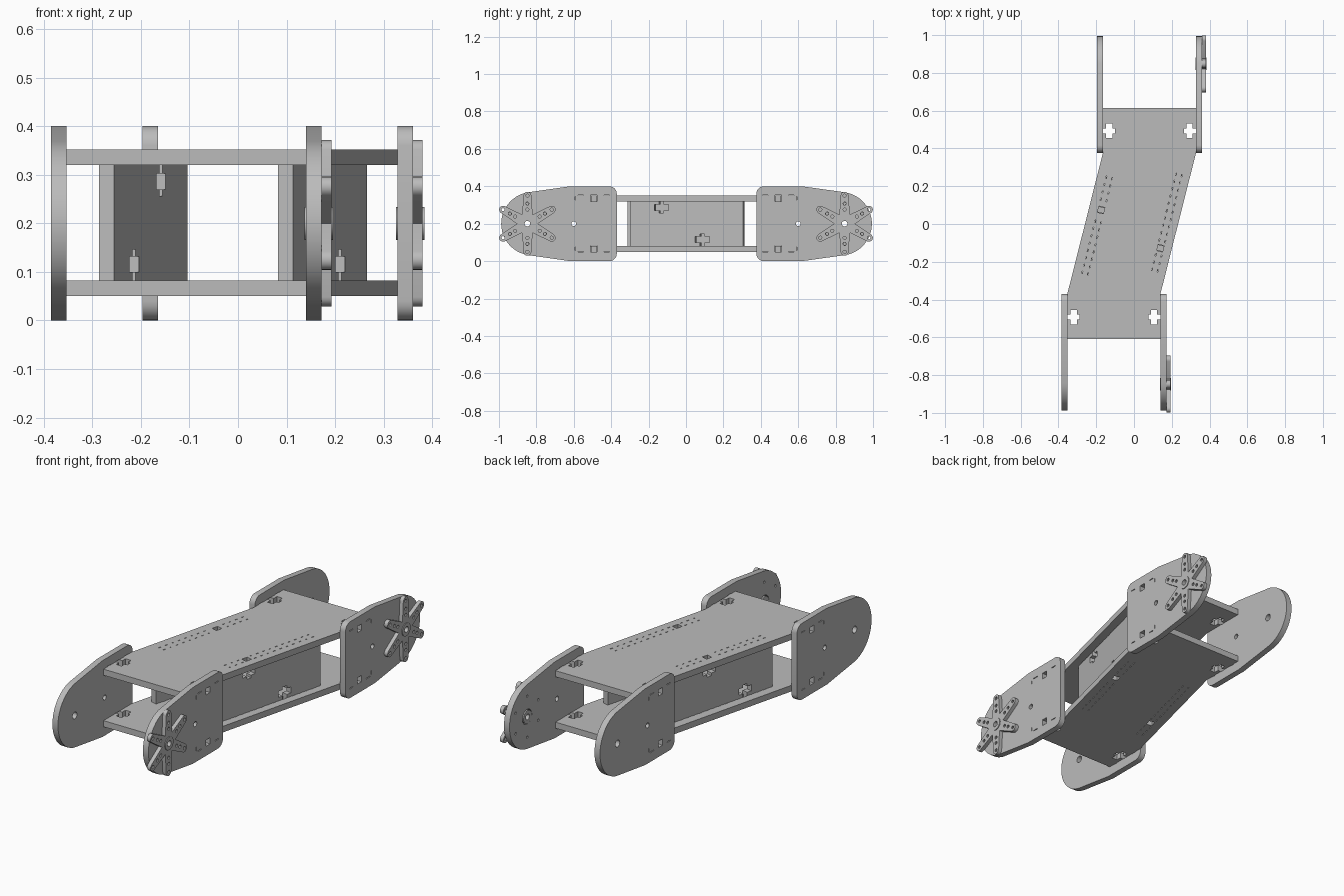
import bpy, bmesh, math
from mathutils import Matrix, Vector

if "Cube" in bpy.data.objects:
    bpy.data.objects.remove(bpy.data.objects["Cube"])

grey = bpy.data.materials.new("plain_grey")
grey.use_nodes = True
colour = (0.5, 0.5, 0.5, 1)
grey.diffuse_color = colour
grey.node_tree.nodes["Principled BSDF"].inputs["Base Color"].default_value = colour


# Extrude 2D outlines along an axis: "z" maps (x, y), "x" maps (y, z)
def make_object(name, outlines, axis, lo, hi):
    bm = bmesh.new()
    for outline in outlines:
        if axis == "z":
            verts = [bm.verts.new((a, b, lo)) for a, b in outline]
            step = Vector((0, 0, hi - lo))
        else:
            verts = [bm.verts.new((lo, a, b)) for a, b in outline]
            step = Vector((hi - lo, 0, 0))
        face = bm.faces.new(verts)
        out = bmesh.ops.extrude_face_region(bm, geom=[face])["geom"]
        moved = [v for v in out if isinstance(v, bmesh.types.BMVert)]
        bmesh.ops.translate(bm, verts=moved, vec=step)
    bmesh.ops.recalc_face_normals(bm, faces=bm.faces)
    mesh = bpy.data.meshes.new(name)
    bm.to_mesh(mesh)
    bm.free()
    obj = bpy.data.objects.new(name, mesh)
    bpy.context.collection.objects.link(obj)
    return obj


# Flat sheet with holes cut through it
def sheet(name, outline, axis, lo, hi, holes=(), matrix=None):
    obj = make_object(name, [outline], axis, lo, hi)
    if holes:
        cutter = make_object(name + "_cutter", holes, axis, lo - 0.01, hi + 0.01)
        cutter.hide_render = True
        mod = obj.modifiers.new("holes", "BOOLEAN")
        mod.operation = "DIFFERENCE"
        mod.solver = "EXACT"
        mod.object = cutter
        graph = bpy.context.evaluated_depsgraph_get()
        cut = bpy.data.meshes.new_from_object(obj.evaluated_get(graph))
        obj.modifiers.clear()
        obj.data = cut
        bpy.data.objects.remove(cutter)
    if matrix:
        obj.data.transform(matrix)
    obj.data.materials.clear()
    obj.data.materials.append(grey)
    bpy.ops.object.select_all(action="DESELECT")
    obj.select_set(True)
    bpy.context.view_layer.objects.active = obj
    bpy.ops.object.shade_smooth_by_angle(angle=math.radians(30))
    return obj


def arc(cx, cy, r, start, end, n):
    angles = [math.radians(start + (end - start) * i / n) for i in range(n + 1)]
    return [(cx + r * math.cos(a), cy + r * math.sin(a)) for a in angles]


def circle(cx, cy, r, n=20):
    return arc(cx, cy, r, 0, 360, n)[:-1]


def box(cx, cy, w, h):
    return [(cx - w / 2, cy - h / 2), (cx + w / 2, cy - h / 2),
            (cx + w / 2, cy + h / 2), (cx - w / 2, cy + h / 2)]


# Cross-shaped bolt slot running in from an edge point along (dx, dy)
def bolt_slot(px, py, dx, dy):
    half = [(-0.005, 0.013), (0.018, 0.013), (0.018, 0.039),
            (0.05, 0.039), (0.05, 0.013), (0.064, 0.013)]
    pts = half + [(d, -w) for d, w in reversed(half)]
    return [(px + d * dx - w * dy, py + d * dy + w * dx) for d, w in pts]


MID = 0.2
DECKS = {"lower_deck": (0.05, 0.082), "upper_deck": (0.32, 0.352)}
ENDS = {"front": (-1, (-0.385, -0.353), (0.14, 0.172)),
        "back": (1, (-0.197, -0.165), (0.328, 0.36))}
LEAN = math.atan(0.252)
# Wall centre, then bolt positions along the wall at its bottom and top
WALLS = {"right_wall": (-0.195, -0.008, -0.14, 0.085),
         "left_wall": (0.174, 0.008, 0.085, -0.14)}


def wall_matrix(x, y):
    return Matrix.Translation((x, y, 0)) @ Matrix.Rotation(-LEAN, 4, "Z")


# Two slanted walls between the decks
for name, (x, y, low, high) in WALLS.items():
    slots = [bolt_slot(low, 0.082, 0, 1), bolt_slot(high, 0.32, 0, -1)]
    sheet(name, box(0, 0.201, 0.622, 0.238), "x", -0.016, 0.016,
          slots, wall_matrix(x, y))

# Two decks with bolt slots, nut openings and tab seams
deck_outline = [(-0.353, -0.61), (0.14, -0.61), (0.14, -0.37), (0.328, 0.375),
                (0.328, 0.613), (-0.165, 0.613), (-0.165, 0.375), (-0.353, -0.37)]
for name, (lo, hi) in DECKS.items():
    holes = []
    for side, right, left in ENDS.values():
        holes.append(bolt_slot(right[1], side * 0.493, 1, 0))
        holes.append(bolt_slot(left[0], side * 0.493, -1, 0))
    for x, y, low, high in WALLS.values():
        bolt = high if name == "upper_deck" else low
        local = [box(0, bolt, 0.032, 0.034)]
        for i in range(14):
            s = -0.26 + i * 0.04
            if abs(s - bolt) > 0.03:
                local += [box(o, s, 0.004, 0.013) for o in (-0.016, 0.016)]
        m = wall_matrix(x, y)
        holes += [[tuple((m @ Vector((a, b, 0)))[:2]) for a, b in h] for h in local]
    sheet(name, deck_outline, "z", lo, hi, holes)

# Rounded end plates; the left ones carry a six-armed horn
for end, (side, right, left) in ENDS.items():
    shift = 0.006 if side > 0 else 0
    axle = 0.848

    def place(points):
        return [(side * a, b) for a, b in points]

    inner = 0.37 + shift
    profile = (arc(inner + 0.04, 0.04, 0.04, 180, 270, 6) + [(0.62, 0)]
               + arc(0.818 + shift, MID, 0.17, -82, 82, 22) + [(0.62, 0.4)]
               + arc(inner + 0.04, 0.36, 0.04, 90, 180, 6))
    common = [circle(0.6, MID, 0.013)]
    for lo, hi in DECKS.values():
        z = (lo + hi) / 2
        outer = hi if z > MID else lo
        common.append(box(0.493, z, 0.033, 0.033))
        common += [box(0.493 + d, outer, 0.03, 0.004) for d in (-0.07, 0.07)]
        common.append(box(0.592, z, 0.004, 0.02))
    arms = [30 + 60 * i for i in range(6)]

    def polar(r, degrees):
        a = math.radians(degrees)
        return axle + r * math.cos(a), MID + r * math.sin(a)

    sheet(end + "_right_plate", place(profile), "x", *right,
          [place(h) for h in common + [circle(axle, MID, 0.018)]])
    screws = [circle(*polar(0.108, a), 0.007, 10) for a in arms]
    sheet(end + "_left_plate", place(profile), "x", *left,
          [place(h) for h in common + screws + [circle(axle, MID, 0.039)]])

    # Horn star with tapered round-tipped arms
    star, pin_holes = [], []
    for a in arms:
        star.append(polar(0.056, a - 30))
        star += arc(*polar(0.15, a), 0.021, a - 85, a + 85, 8)
        pin_holes += [circle(*polar(r, a), 0.0085, 10) for r in (0.076, 0.108, 0.15)]
    sheet(end + "_horn", place(star), "x", left[1], left[1] + 0.02,
          [place(h) for h in pin_holes + [circle(axle, MID, 0.034)]])
    # Hollow hub through the plate and horn
    sheet(end + "_horn_hub", place(circle(axle, MID, 0.034, 24)), "x",
          left[0] - 0.003, left[1] + 0.024, [place(circle(axle, MID, 0.015))])
